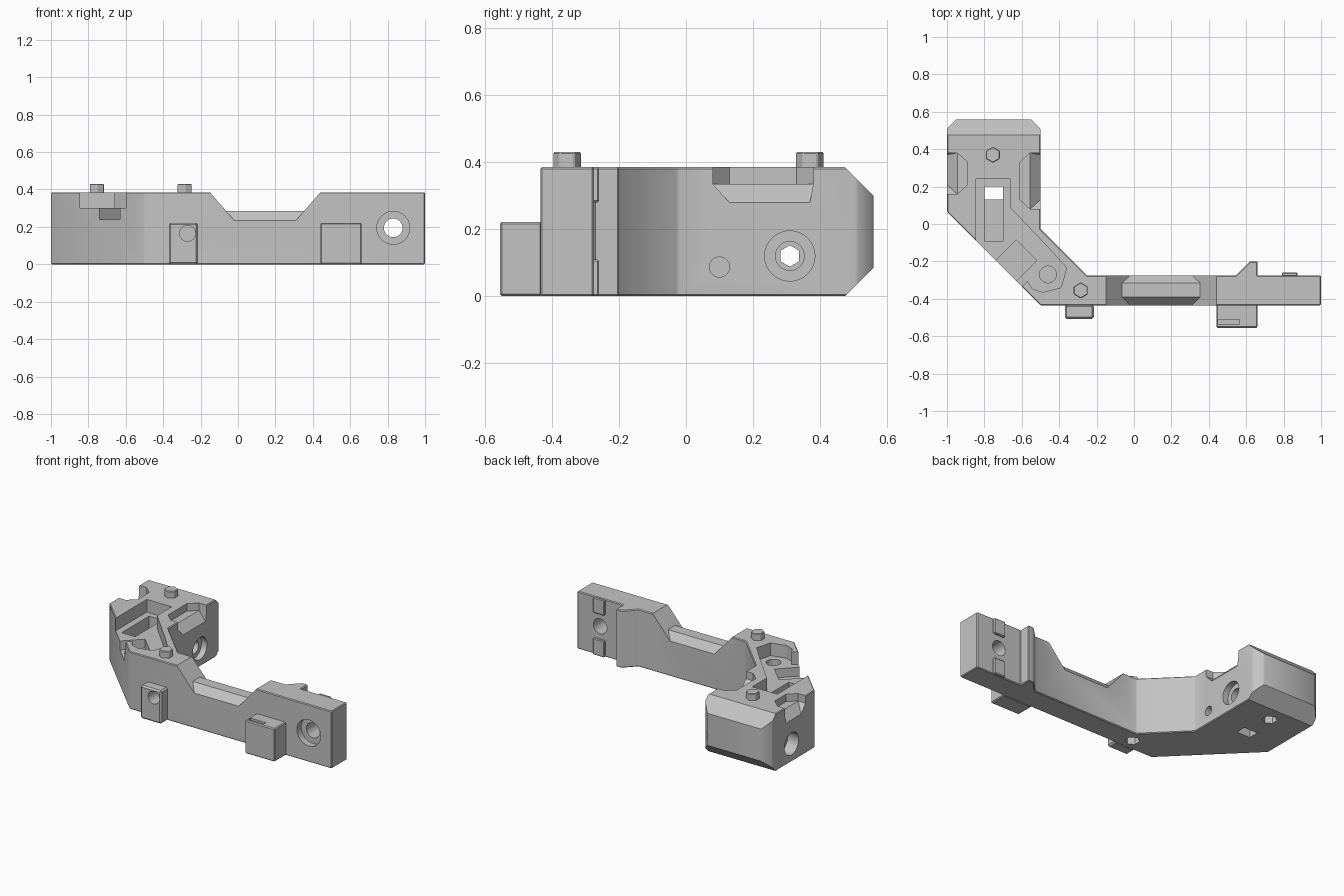
import bpy, bmesh
from math import cos, sin, pi, radians

cube = bpy.data.objects.get("Cube")
if cube:
    bpy.data.objects.remove(cube, do_unlink=True)

grey = bpy.data.materials.new("plain_grey")
grey.use_nodes = True
COLOUR = (0.55, 0.55, 0.55, 1)
grey.diffuse_color = COLOUR
grey.node_tree.nodes["Principled BSDF"].inputs["Base Color"].default_value = COLOUR


def prism(name, pts, lo, hi, axis="z"):
    """Extrude a 2D outline along an axis between lo and hi."""
    place = {"x": lambda a, b, t: (t, a, b),
             "y": lambda a, b, t: (a, t, b),
             "z": lambda a, b, t: (a, b, t)}[axis]
    bm = bmesh.new()
    rings = [[bm.verts.new(place(a, b, t)) for a, b in pts] for t in (lo, hi)]
    bm.faces.new(rings[0])
    bm.faces.new(rings[1])
    n = len(pts)
    for i in range(n):
        j = (i + 1) % n
        bm.faces.new((rings[0][i], rings[0][j], rings[1][j], rings[1][i]))
    bmesh.ops.recalc_face_normals(bm, faces=bm.faces)
    mesh = bpy.data.meshes.new(name)
    bm.to_mesh(mesh)
    bm.free()
    mesh.materials.append(grey)
    obj = bpy.data.objects.new(name, mesh)
    bpy.context.collection.objects.link(obj)
    return obj


def rect(a0, a1, b0, b1):
    return [(a0, b0), (a1, b0), (a1, b1), (a0, b1)]


def ring(a, b, r, n=32, turn=0.0):
    return [(a + r * cos(turn + 2 * pi * i / n), b + r * sin(turn + 2 * pi * i / n))
            for i in range(n)]


def activate(obj):
    bpy.ops.object.select_all(action="DESELECT")
    obj.select_set(True)
    bpy.context.view_layer.objects.active = obj


def boolean(obj, tool, operation="DIFFERENCE"):
    tool.hide_render = True
    mod = obj.modifiers.new("bool", "BOOLEAN")
    mod.operation, mod.solver, mod.object = operation, "EXACT", tool
    activate(obj)
    bpy.ops.object.modifier_apply(modifier=mod.name)
    bpy.data.objects.remove(tool, do_unlink=True)


def cut(obj, pts, lo, hi, axis="z"):
    boolean(obj, prism("cutter", pts, lo, hi, axis))


def bevel(obj, width):
    mod = obj.modifiers.new("bevel", "BEVEL")
    mod.width, mod.segments = width, 1
    activate(obj)
    bpy.ops.object.modifier_apply(modifier=mod.name)


TOP = 0.385
OVER = 0.5

# Angled body: block, diagonal elbow, long bar and the rear wedge
body = prism("body", [
    (-0.95, 0.56), (-1, 0.51), (-1, 0.065), (-0.5, -0.435), (1, -0.435),
    (1, -0.275), (0.66, -0.275), (0.66, -0.2), (0.62, -0.2), (0.545, -0.275),
    (-0.25, -0.275), (-0.5, -0.025), (-0.5, 0.51), (-0.55, 0.56)], 0, TOP)
bevel(body, 0.005)

# Slanted top and bottom edges of the block end
cut(body, [(0.475, TOP), (0.56, 0.3), (0.7, 0.3), (0.7, 0.5), (0.475, 0.5)], -1.1, -0.4, "x")
cut(body, [(0.475, 0), (0.56, 0.085), (0.7, 0.085), (0.7, -0.1), (0.475, -0.1)], -1.1, -0.4, "x")

# Dip in the bar, with a chamfered ridge along its floor
cut(body, [(-0.15, TOP), (-0.02, 0.235), (0.31, 0.235), (0.44, TOP), (0.44, OVER), (-0.15, OVER)],
    -0.6, -0.1, "y")
prism("dip_ridge", [(-0.435, 0.23), (-0.435, 0.235), (-0.39, 0.285), (-0.315, 0.285),
                    (-0.275, 0.235), (-0.275, 0.23)], -0.08, 0.37, "x")

# Side pockets in the block top: flat shelf, then a floor sloping outward
for side, back in ((1, 0.08), (-1, 0.16)):
    def at(d):
        return -0.75 + side * d
    tool = prism("cutter", [(at(0.14), OVER), (at(0.14), 0.335), (at(0.195), 0.335),
                            (at(0.25), 0.28), (at(0.3), 0.23), (at(0.3), OVER)],
                 back, 0.38, "y")
    limit = prism("limit", [(at(0.14), back + 0.05), (at(0.195), back), (at(0.3), back),
                            (at(0.3), 0.38), (at(0.195), 0.38), (at(0.14), 0.33)], 0.2, OVER)
    boolean(tool, limit, "INTERSECT")
    limit = prism("limit", [(back, OVER), (back, 0.335), (back + 0.05, 0.28),
                            (0.37, 0.28), (0.38, 0.335), (0.38, OVER)], -1.2, -0.3, "x")
    boolean(tool, limit, "INTERSECT")
    boolean(body, tool)

# Stepped recess along the elbow, open through the diagonal face
cut(body, [(-0.845, 0.24), (-0.66, 0.24), (-0.66, 0.085), (-0.45, -0.135), (-0.36, -0.235),
           (-0.39, -0.34), (-0.49, -0.365), (-0.545, -0.345), (-0.57, -0.305),
           (-0.65, -0.385), (-0.845, -0.19)], 0.3, OVER)
cut(body, rect(-0.8, -0.7, -0.09, 0.2), 0.2, OVER)
cut(body, rect(-0.8, -0.7, 0.13, 0.2), -0.1, OVER)
cut(body, [(-0.79, -0.245), (-0.68, -0.355), (-0.52, -0.195), (-0.63, -0.085)], 0.24, OVER)
cut(body, ring(-0.46, -0.27, 0.045), 0.18, OVER)

# Cross hole through the block, with counterbores and a hexagonal core
HOLE = (0.31, 0.12)
cut(body, ring(*HOLE, 0.075), -0.54, -0.4, "x")
cut(body, ring(*HOLE, 0.043), -0.6, -0.4, "x")
cut(body, ring(*HOLE, 0.075), -1.1, -0.92, "x")
cut(body, ring(*HOLE, 0.032, 6, pi / 6), -1.1, -0.4, "x")
cut(body, ring(0.1, 0.087, 0.03), -0.55, -0.4, "x")

# Counterbored hole at the bar end
cut(body, ring(0.83, 0.195, 0.088), -0.6, -0.39, "y")
cut(body, ring(0.83, 0.195, 0.05), -0.6, -0.1, "y")

# Hexagonal pegs on top, matching sockets underneath
for x, y in ((-0.755, 0.37), (-0.285, -0.355)):
    cut(body, ring(x, y, 0.046, 6, pi / 6), -0.1, 0.05)
    peg = prism("peg", ring(x, y, 0.043, 6, pi / 6), 0.36, 0.43)
    bevel(peg, 0.004)

# Front pads
slot_pad = prism("slotted_pad", rect(0.44, 0.66, -0.555, -0.43), 0, 0.222)
bevel(slot_pad, 0.006)
cut(slot_pad, rect(0.45, 0.565, -0.535, -0.51), 0.19, 0.3)
hole_pad = prism("holed_pad", rect(-0.37, -0.215, -0.508, -0.43), 0, 0.222)
bevel(hole_pad, 0.01)
for part in (body, hole_pad):
    cut(part, ring(-0.27, 0.165, 0.042), -0.6, -0.4, "y")

# Small raised tabs on the bar back
for low, high in ((0, 0.11), (0.28, TOP)):
    tab = prism("back_tab", rect(0.79, 0.875, low, high), -0.28, -0.26, "y")
    bevel(tab, 0.005)

# Smooth the round holes and keep every edge crisp
for obj in (body, hole_pad):
    activate(obj)
    bpy.ops.object.shade_smooth_by_angle(angle=radians(25))
